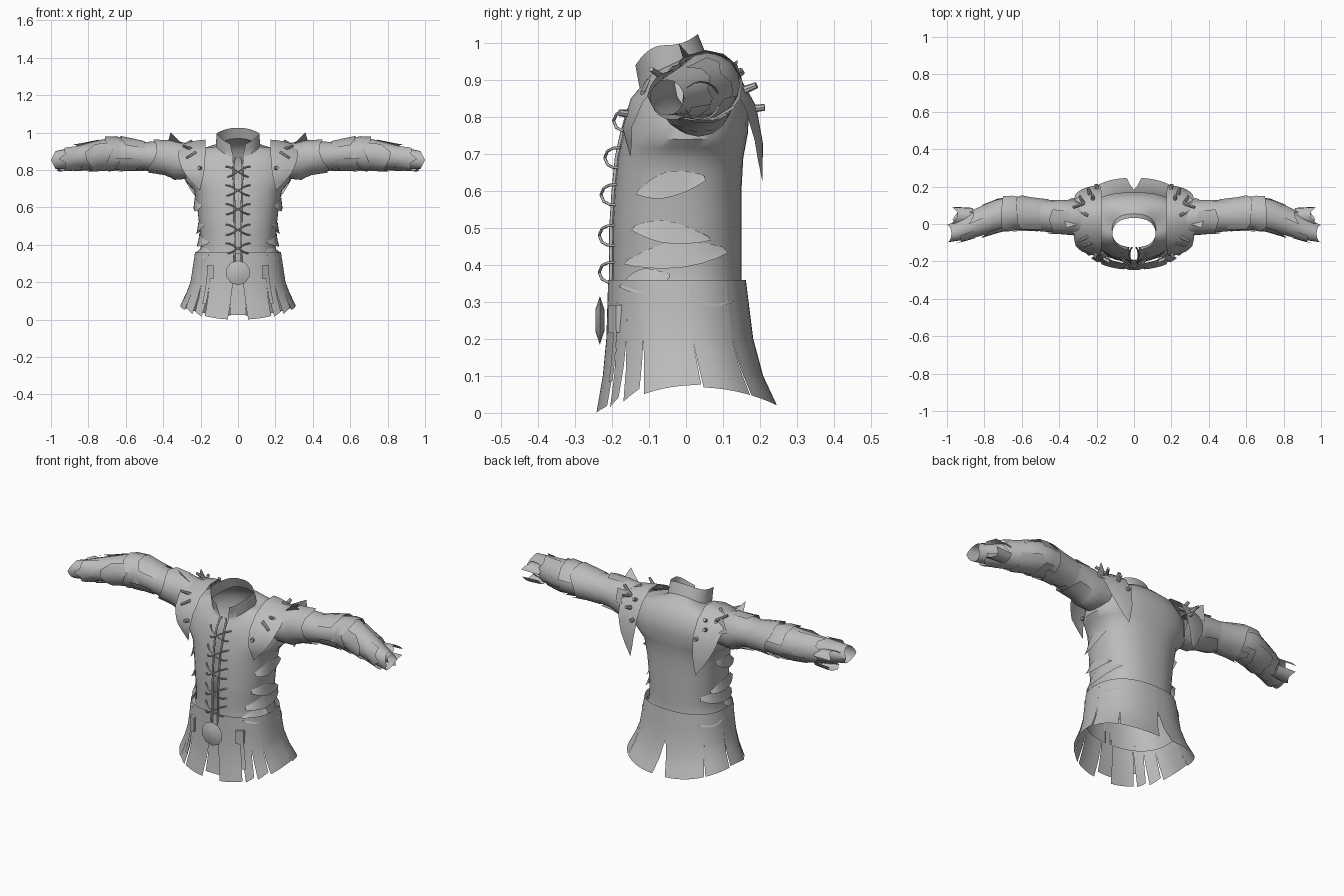
import bpy, bmesh, math, random
from mathutils import Vector

random.seed(4)
cube = bpy.data.objects.get("Cube")
if cube:
    bpy.data.objects.remove(cube)

mat = bpy.data.materials.new("grey cloth")
mat.use_nodes = True
GREY = (0.5, 0.5, 0.5, 1)
mat.diffuse_color = GREY
mat.node_tree.nodes["Principled BSDF"].inputs["Base Color"].default_value = GREY


def finish(bm, name, mirror=False):
    bmesh.ops.recalc_face_normals(bm, faces=bm.faces[:])
    me = bpy.data.meshes.new(name)
    bm.to_mesh(me)
    bm.free()
    ob = bpy.data.objects.new(name, me)
    bpy.context.collection.objects.link(ob)
    me.materials.append(mat)
    if mirror:
        ob.modifiers.new("mirror", "MIRROR").use_mirror_merge = False
    bpy.ops.object.select_all(action="DESELECT")
    ob.select_set(True)
    bpy.context.view_layer.objects.active = ob
    bpy.ops.object.shade_smooth_by_angle(angle=math.radians(40))
    return ob


def add_grid(bm, fn, nu, nv, closed=False):
    """Sheet of quads from fn(u, v), both 0..1; closed wraps u."""
    cols = nu if closed else nu + 1
    rows = [[bm.verts.new(fn(i / nu, j / nv)) for i in range(cols)] for j in range(nv + 1)]
    for a, b in zip(rows, rows[1:]):
        for i in range(nu):
            k = (i + 1) % cols
            bm.faces.new((a[i], a[k], b[k], b[i]))


def sheet(name, fn, nu, nv, closed=False, mirror=False):
    bm = bmesh.new()
    add_grid(bm, fn, nu, nv, closed)
    return finish(bm, name, mirror)


def sample(table, p):
    p = min(max(p, 0), len(table) - 1.0001)
    i = int(p)
    return [a + (b - a) * (p - i) for a, b in zip(table[i], table[i + 1])]


def spow(v, e=0.85):
    return math.copysign(abs(v) ** e, v)


def ring_point(ring, t, off=0):
    """Ring: z front, z side, z back, half width, y front, y back."""
    zf, zs, zb, hx, yf, yb = ring[:6]
    s, c = math.sin(t), math.cos(t)
    z = zs * s * s + (zf if c > 0 else zb) * c * c
    return Vector(((hx + off) * spow(s), (yf + yb) / 2 - ((yb - yf) / 2 + off) * spow(c), z))


# Torso with open front and standing collar; the last column is the slit angle
BODY = [(.19, .19, .19, .232, -.202, .17, .05), (.3, .3, .3, .222, -.203, .155, .05),
        (.37, .37, .37, .2, -.2, .15, .05), (.43, .43, .43, .2, -.2, .15, .05),
        (.5, .5, .5, .207, -.2, .15, .05), (.6, .6, .6, .218, -.194, .15, .05),
        (.69, .69, .69, .235, -.185, .155, .05), (.76, .74, .76, .28, -.17, .168, .05),
        (.82, .83, .84, .275, -.152, .17, .06), (.85, .9, .91, .235, -.135, .14, .08),
        (.865, .92, .95, .17, -.126, .095, .11), (.87, .925, .968, .118, -.125, .055, .16),
        (.935, .995, 1.025, .115, -.14, .032, .3)]


def body_at(t, p, off=0):
    return ring_point(sample(BODY, p), t, off)


def torso(u, v):
    gap = sample(BODY, v * 12)[6]
    return body_at(gap + u * (2 * math.pi - 2 * gap), v * 12)


sheet("torso", torso, 40, 24)

# Skirt of flared flaps, separated by slits that widen downward
SKIRT = [(.0, .07, .02, .305, -.24, .243), (.1, .14, .1, .272, -.222, .205),
         (.2, .2, .2, .25, -.212, .178), (.36, .36, .36, .226, -.207, .158)]


def skirt_panel(name, a0, a1, cut0, cut1, drop):
    def fn(u, v):
        open_ = max(0, 1 - v * 1.5)
        t = a0 + cut0 * open_ + u * (a1 - a0 - (cut0 + cut1) * open_)
        p = ring_point(sample(SKIRT, v * 3), t, 0.004)
        p.z += drop * (1 - v) * (u - .5)
        return p
    sheet(name, fn, 7, 6, mirror=True)


edges = [.07, .58, .82, 1.12, 1.7, 2.3, math.pi]
cuts = [.06, .035, .04, .03, .012, .012, .09]
for i in range(6):
    skirt_panel(f"skirt_flaps_{i + 1}", edges[i], edges[i + 1], cuts[i], cuts[i + 1],
                (.0, .015, .02, .015, .0, .0)[i])

# Skirt facing between the front flaps
sheet("front_skirt_insert", lambda u, v: ring_point(sample(SKIRT, .25 + v * 2.7), (u - .5) * .22, -.008), 4, 5)

# Torn cloth overlays on the flanks: start angle, end angle, start and end height rows
for i, (t0, t1, p0, p1, skew) in enumerate([(.8, 2.3, 2.1, 3.2, .5), (.95, 2.0, 3.6, 4.4, -.4),
                                            (1.0, 1.9, 4.6, 5.4, .4), (1.5, 2.4, 1.1, 1.9, -.4),
                                            (.7, 1.5, 1.2, 2.2, .3)]):
    def tear(u, v):
        thin = 1 - .8 * abs(2 * u - 1) ** 1.5
        p = p0 + skew * u + (p1 - p0) * (.5 + (v - .5) * thin)
        return body_at(t0 + (t1 - t0) * u, p, .004 + .016 * (1 - v))
    sheet(f"flank_tears_{i + 1}", tear, 7, 2, mirror=True)

# Sleeves: x, centre y, centre z, radius y, radius z
ARM = [(.24, .025, .845, .1, .09), (.34, .035, .852, .093, .105), (.4, .04, .868, .088, .085),
       (.5, .045, .875, .084, .075), (.6, .055, .885, .086, .08), (.67, .058, .888, .088, .086),
       (.75, .04, .88, .085, .078), (.85, .0, .868, .072, .064), (.93, -.03, .86, .058, .054),
       (1.0, -.052, .853, .046, .048)]


def arm_at(p, a, off=0):
    x, cy, cz, ry, rz = sample(ARM, p)
    lean = .012 * math.sin(a) * max(0, p - 7)
    return Vector((min(1, x - abs(lean)), cy + (ry + off) * math.cos(a), cz + (rz + off) * math.sin(a)))


sheet("sleeves", lambda u, v: arm_at(v * 9, u * 2 * math.pi), 16, 18, True, True)

# Ragged sleeve wraps: start row, end row, start angle, sweep
for i, (p0, p1, a0, da) in enumerate([(1.2, 2.6, 1.2, 4.4), (2.8, 4.2, -1.4, 4.0), (4.2, 5.3, .2, 5.4),
                                      (5.1, 6.4, 2.4, 3.6), (6.2, 7.4, -1.8, 3.2), (7.1, 8.1, 2.0, 3.0),
                                      (3.2, 4.6, 3.4, 1.9), (6.6, 8.3, 4.0, 1.8)]):
    jag = [random.uniform(-.3, .3) for _ in range(10)]

    def wrap(u, v):
        k = round(u * 8)
        p = p0 + (p1 - p0) * v + jag[k + (v > .5)] * abs(2 * v - 1)
        return arm_at(p, a0 + da * u, .004 + .009 * v)
    sheet(f"sleeve_wraps_{i + 1}", wrap, 8, 2, mirror=True)

# Curled loose strips behind the cuffs
sheet("cuff_strips", lambda u, v: Vector((.86 + .11 * v - .03 * math.sin(u * 9) ** 2 * v,
                                          .042 + (.046 + .006 * v) * math.cos(u * 5.6 + .4),
                                          .845 + (.048 + .005 * v) * math.sin(u * 5.6 + .4))), 14, 2, mirror=True)

# Shoulder caps arching over the arm, ending in points front and back (y, z)
ARCH = [(-.15, .69), (-.172, .77), (-.15, .85), (-.09, .92), (0, .962), (.075, .962),
        (.145, .91), (.19, .83), (.208, .73), (.207, .625)]


def cap(u, v):
    y, z = sample(ARCH, u * 9)
    taper = 1 - abs(2 * u - 1) ** 4
    shrink = 1 - .2 * v ** 1.6 * taper
    return Vector((.225 + (-.052 + .15 * v) * taper - .02 * (1 - taper),
                   .03 + (y - .03) * shrink, .8 + (z - .8) * shrink))


sheet("shoulder_caps", cap, 18, 5, mirror=True)

# Upturned flaps and hanging tabs around the sleeve heads
for name, pts in (("shoulder_flaps", ((.29, .0, .93), (.36, -.02, 1.0), (.39, .07, .9), (.3, .1, .925))),
                  ("rear_shoulder_flaps", ((.27, .1, .93), (.33, .14, .955), (.35, .13, .87), (.28, .15, .86)))):
    bm = bmesh.new()
    bm.faces.new([bm.verts.new(p) for p in pts])
    finish(bm, name, True)


# Toggles and studs
def pegs(name, items, radius):
    bm = bmesh.new()
    for pos, direction, length in items:
        d = Vector(direction).normalized()
        m = d.to_track_quat("Z", "Y").to_matrix().to_4x4()
        m.translation = Vector(pos)
        bmesh.ops.create_cone(bm, cap_ends=True, segments=8, radius1=radius, radius2=radius * .8,
                              depth=length, matrix=m)
    finish(bm, name, True)


pegs("shoulder_toggles", [((.275, .06, .94), (1, .5, -.5), .07), ((.295, .1, .935), (1, -.4, .6), .07),
                          ((.28, .13, .92), (.6, 1, .3), .05), ((.27, -.08, .92), (1, -.6, .4), .06),
                          ((.25, -.11, .88), (1, -.3, -.6), .06)], .009)
pegs("cap_studs", [((.205, -.165, .81), (.4, -1, .1), .035), ((.22, .14, .915), (.2, 1, .7), .035),
                   ((.24, .175, .88), (.3, 1, .4), .035), ((.2, .198, .825), (.1, 1, .1), .03)], .011)


# Cords across the chest opening
def cord(name, pts, r):
    cu = bpy.data.curves.new(name, "CURVE")
    cu.dimensions = "3D"
    cu.bevel_depth = r
    cu.bevel_resolution = 1
    sp = cu.splines.new("POLY")
    sp.points.add(len(pts) - 1)
    for q, p in zip(sp.points, pts):
        q.co = (*p, 1)
    cu.materials.append(mat)
    bpy.context.collection.objects.link(bpy.data.objects.new(name, cu))


for i, (z, y) in enumerate([(.79, -.163), (.69, -.187), (.59, -.197), (.48, -.202), (.38, -.202)]):
    for s, side in ((1, "up"), (-1, "down")):
        cord(f"lace_{side}_{i + 1}",
             [(.065 * k, y + .012 - .045 * math.cos(k * 1.57) ** .7, z + s * .028 * math.sin(k * 1.57))
              for k in (-1, -.75, -.45, 0, .45, .75, 1)], .004)
for s, side in ((1, "left"), (-1, "right")):
    cord(f"{side}_front_piping", [body_at(s * .055, p, .003) for p in range(12)], .005)

# Faceted waist disc
bm = bmesh.new()
for sgn in (1, -1):
    bmesh.ops.create_cone(bm, segments=10, radius1=.066, radius2=.03, depth=.012)
    for v in bm.verts[-20:]:
        v.co = Vector((v.co.x, -.233 - sgn * (v.co.z + .006), v.co.y + .25))
tip = [[v for v in bm.verts if abs(v.co.y + .233 - k) < .001] for k in (.012, -.012)]
for ring in tip:
    bmesh.ops.contextual_create(bm, geom=ring)
bmesh.ops.remove_doubles(bm, verts=bm.verts[:], dist=.0005)
finish(bm, "waist_disc")

# Small strap loops at the front of the hips
bm = bmesh.new()
bmesh.ops.create_cube(bm, size=1)
for v in bm.verts:
    v.co = Vector((.148 + v.co.x * .036, -.185 + v.co.y * .03 + v.co.x * .02, .255 + v.co.z * .075))
finish(bm, "hip_loops", True)
sheet("hip_straps", lambda u, v: ring_point(sample(SKIRT, .7 + 1.7 * v), .6 + .09 * (u - .5), .012), 2, 4, mirror=True)
